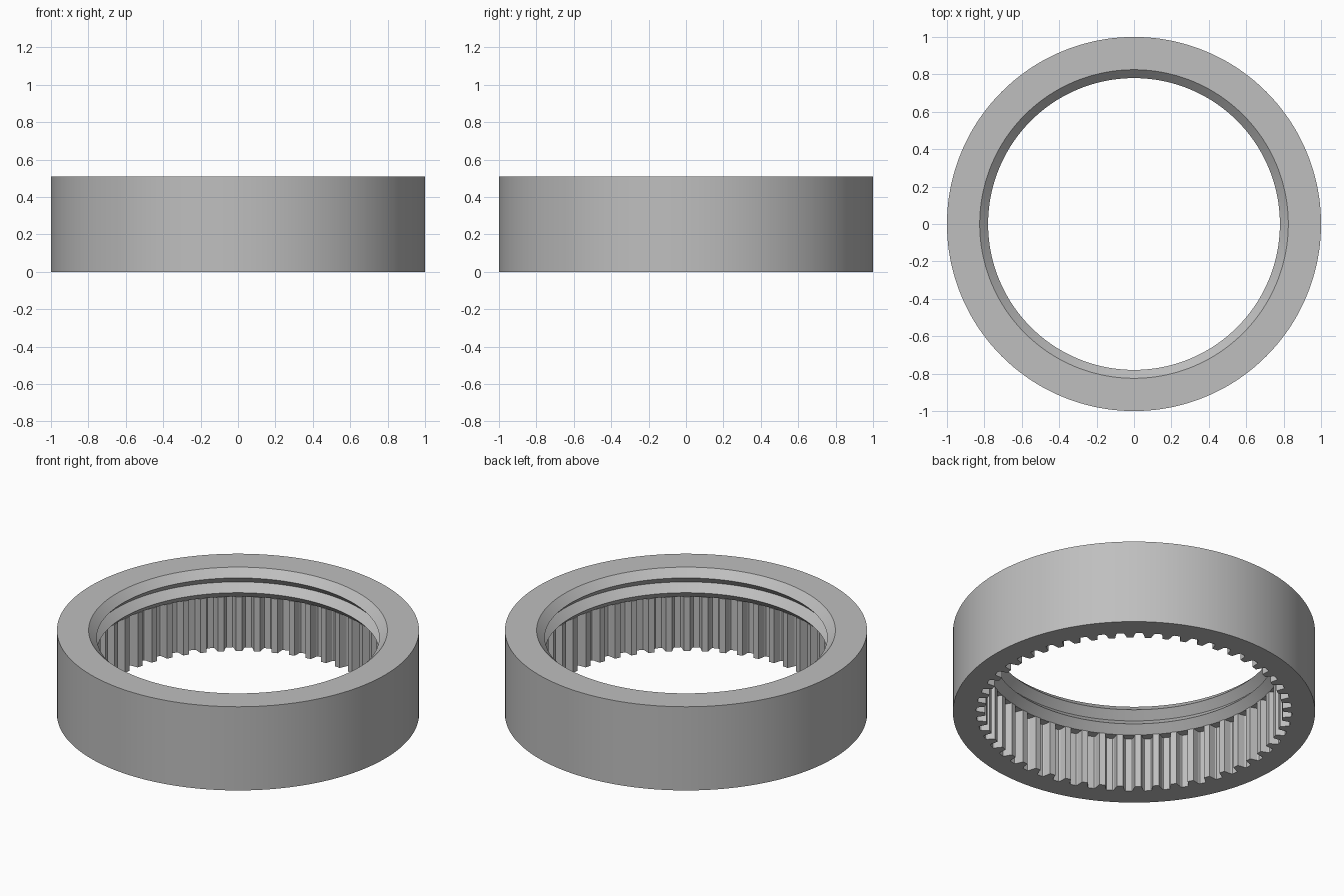
import bpy, bmesh
from math import cos, sin, tau, radians

cube = bpy.data.objects.get("Cube")
if cube:
    bpy.data.objects.remove(cube)

TEETH = 52
HEIGHT = 0.51
OUTER = 1.0
WIDE, NARROW = 0.825, 0.78      # bore radii of the bevelled ridges
STEP = 0.045                    # height of each bevel
ROOT, TIP = 0.872, 0.822        # tooth radii

# One tooth: (fraction of the pitch, depth from tip to root), centred on the tip
TOOTH = [(-0.17, 0), (0, 0), (0.17, 0), (0.23, 0.45), (0.28, 0.85),
         (0.34, 1), (0.5, 1), (0.66, 1), (0.72, 0.85), (0.77, 0.45)]

steel = bpy.data.materials.new("steel_grey")
steel.use_nodes = True
grey = (0.52, 0.52, 0.52, 1)
steel.diffuse_color = grey
steel.node_tree.nodes["Principled BSDF"].inputs["Base Color"].default_value = grey

# Angles and tooth radii all the way round
outline = [((i + f) * tau / TEETH, TIP + d * (ROOT - TIP))
           for i in range(TEETH) for f, d in TOOTH]

bm = bmesh.new()


def ring(z, radius=None):
    """Loop of vertices, round or following the teeth."""
    return [bm.verts.new(((radius or r) * cos(a), (radius or r) * sin(a), z))
            for a, r in outline]


# Section through the ring: outer wall, top, two bevelled ridges, toothed bore
rings = [ring(0, OUTER), ring(HEIGHT, OUTER)]
for k in range(5):
    rings.append(ring(HEIGHT - k * STEP, NARROW if k % 2 else WIDE))
rings += [ring(HEIGHT - 4 * STEP), ring(0)]

n = len(outline)
for lower, upper in zip(rings, rings[1:] + rings[:1]):
    for i in range(n):
        j = (i + 1) % n
        bm.faces.new((lower[i], lower[j], upper[j], upper[i]))
bmesh.ops.recalc_face_normals(bm, faces=bm.faces)

mesh = bpy.data.meshes.new("internal_gear_ring")
bm.to_mesh(mesh)
bm.free()
mesh.materials.append(steel)
gear = bpy.data.objects.new("internal_gear_ring", mesh)
bpy.context.collection.objects.link(gear)

# Smooth round walls, crisp bevels and teeth
bpy.ops.object.select_all(action='DESELECT')
gear.select_set(True)
bpy.context.view_layer.objects.active = gear
bpy.ops.object.shade_smooth_by_angle(angle=radians(25))
